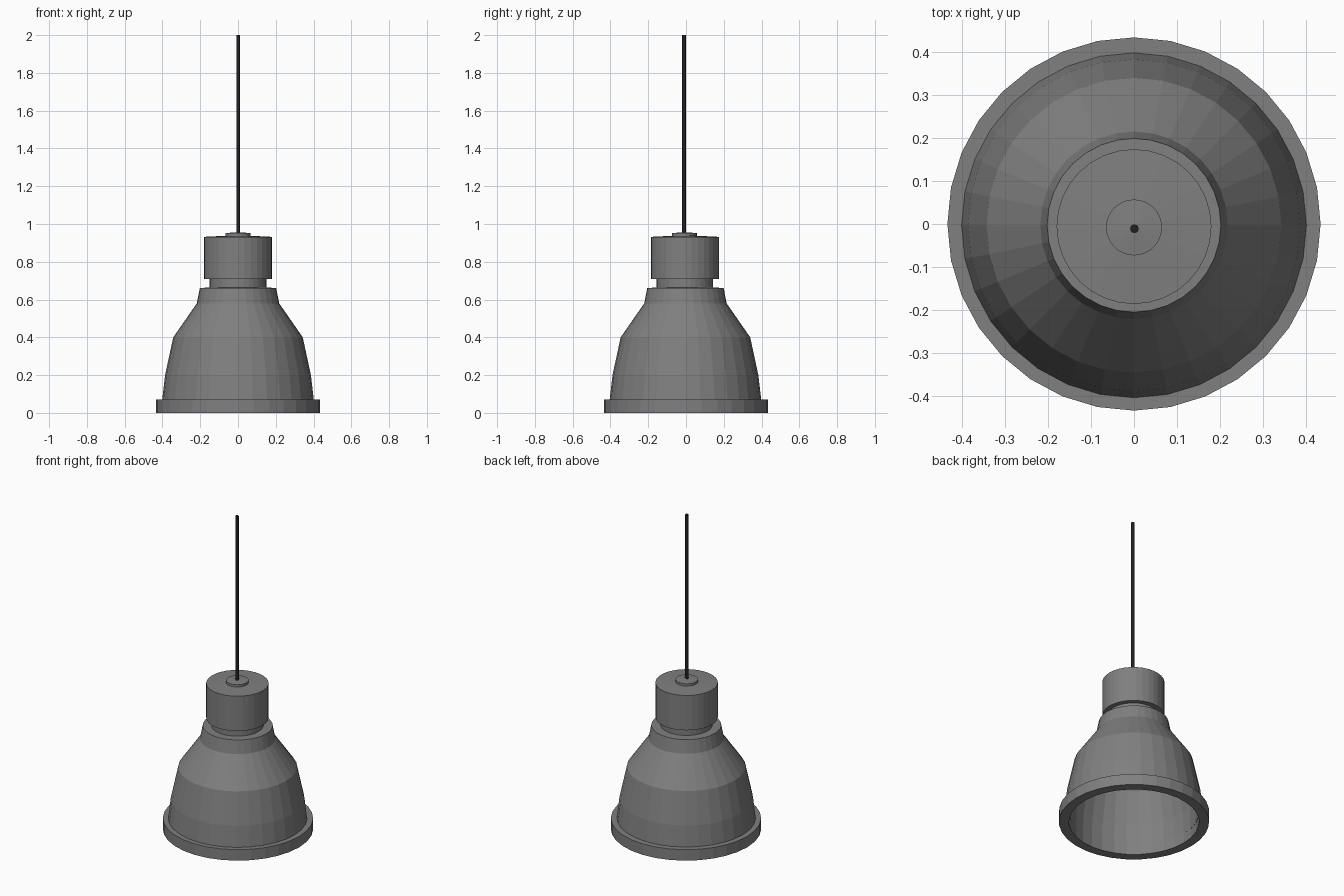
import bpy, bmesh, math

if "Cube" in bpy.data.objects:
    bpy.data.objects.remove(bpy.data.objects["Cube"])

def material(name, rgb):
    m = bpy.data.materials.new(name)
    m.diffuse_color = (*rgb, 1)
    m.use_nodes = True
    m.node_tree.nodes["Principled BSDF"].inputs["Base Color"].default_value = m.diffuse_color
    return m

grey = material("lamp grey", (0.215, 0.215, 0.215))
black = material("cord black", (0.016, 0.013, 0.014))

def lathe(name, profile, mat, sides=32, x=0, y=0, closed=False):
    """Spin (radius, z) points round z; radius 0 makes a pole."""
    bm = bmesh.new()
    rings = []
    for r, z in profile:
        if r == 0:
            rings.append([bm.verts.new((x, y, z))] * sides)
        else:
            rings.append([bm.verts.new((x + r * math.cos(2 * math.pi * i / sides),
                                        y + r * math.sin(2 * math.pi * i / sides), z))
                          for i in range(sides)])
    pairs = list(zip(rings, rings[1:]))
    if closed:
        pairs.append((rings[-1], rings[0]))
    for a, b in pairs:
        for i in range(sides):
            j = (i + 1) % sides
            corners = list(dict.fromkeys((a[i], a[j], b[j], b[i])))
            if len(corners) > 2:  # two poles in a row need no face
                bm.faces.new(corners)
    bmesh.ops.recalc_face_normals(bm, faces=bm.faces)
    me = bpy.data.meshes.new(name)
    bm.to_mesh(me)
    bm.free()
    me.materials.append(mat)
    ob = bpy.data.objects.new(name, me)
    bpy.context.collection.objects.link(ob)
    return ob

# thick flat ring at the bottom of the shade
lathe("rim", [(0.376, 0), (0.434, 0), (0.434, 0.07), (0.376, 0.07)], grey, closed=True)

# hollow bell shade: outer wall up, then inner wall down
outer = [(0.402, 0.06), (0.400, 0.08), (0.386, 0.2), (0.343, 0.4),
         (0.218, 0.58), (0.202, 0.662)]
inner = [(0.19, 0.65), (0.206, 0.575), (0.329, 0.395), (0.370, 0.2), (0.376, 0.06)]
lathe("shade", outer + [(0, 0.666), (0, 0.65)] + inner, grey, y=-0.003, closed=True)

# narrow collar, socket housing and cable boss
lathe("collar", [(0, 0.655), (0.15, 0.655), (0.15, 0.72), (0, 0.72)], grey, y=-0.006)
lathe("socket_housing", [(0, 0.71), (0.18, 0.71), (0.18, 0.932), (0, 0.941)], grey, y=-0.006)
lathe("cable_boss", [(0, 0.93), (0.065, 0.93), (0.065, 0.952), (0, 0.957)], grey, y=-0.008)

# hanging cord
lathe("cord", [(0, 0.94), (0.01, 0.94), (0.01, 2), (0, 2)], black, sides=12, x=0.001, y=-0.011)
